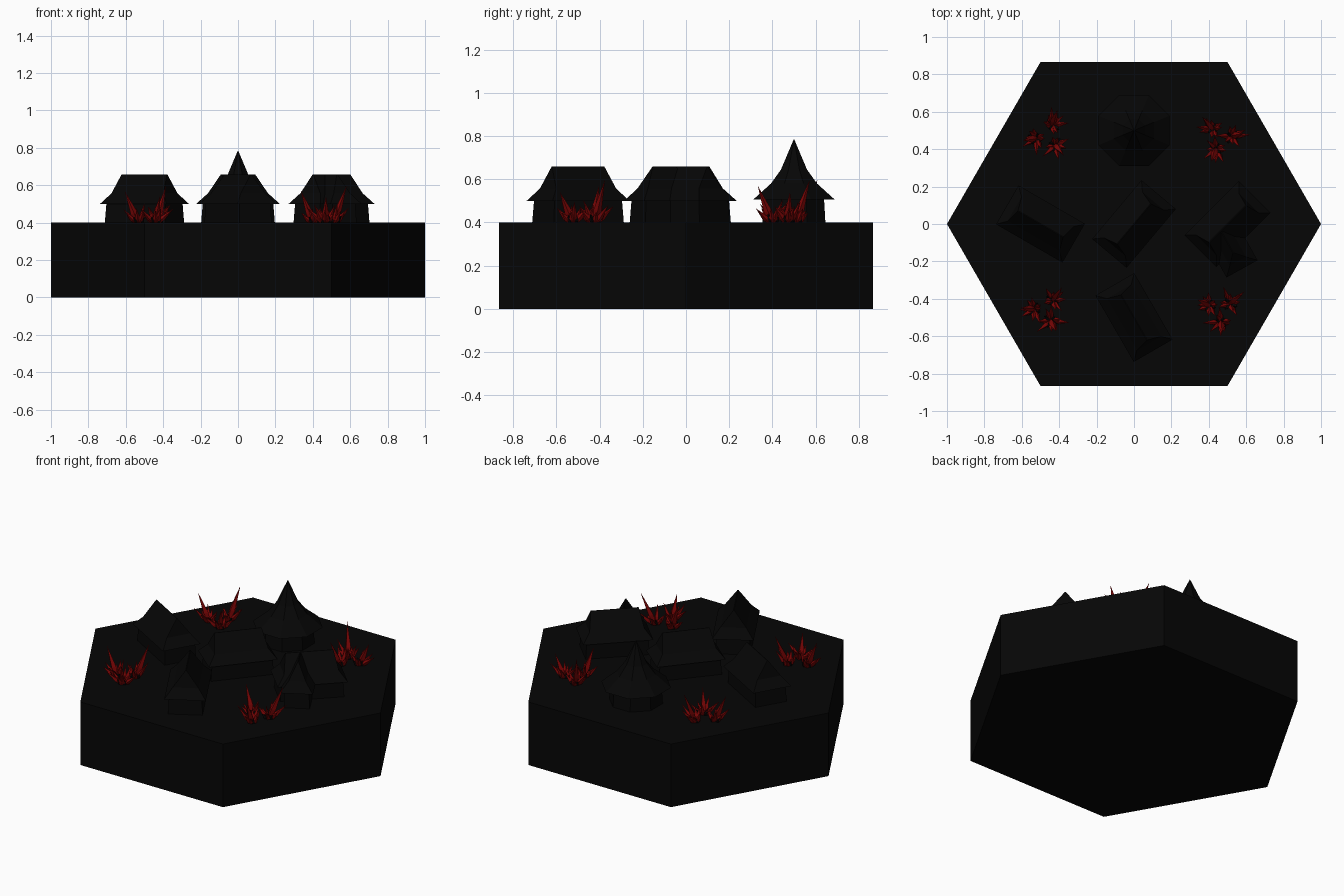
import bpy, bmesh, math, random
from mathutils import Vector, Matrix

random.seed(7)
cube = bpy.data.objects.get("Cube")
if cube:
    bpy.data.objects.remove(cube, do_unlink=True)


def material(name, rgb):
    m = bpy.data.materials.new(name)
    m.use_nodes = True
    m.diffuse_color = (*rgb, 1)
    m.node_tree.nodes["Principled BSDF"].inputs["Base Color"].default_value = (*rgb, 1)
    return m


charcoal = material("charcoal", (0.0018, 0.0018, 0.0018))
red = material("deep red", (0.19, 0.0015, 0.0015))


def finish(name, bm, *mats):
    bmesh.ops.recalc_face_normals(bm, faces=bm.faces)
    mesh = bpy.data.meshes.new(name)
    bm.to_mesh(mesh)
    bm.free()
    for m in mats:
        mesh.materials.append(m)
    ob = bpy.data.objects.new(name, mesh)
    bpy.context.collection.objects.link(ob)


def loft(bm, rings, matrix=Matrix(), mat=0):
    """Skin a stack of equal-sized rings and cap both ends."""
    loops = [[bm.verts.new(matrix @ Vector(p)) for p in r] for r in rings]
    faces = [bm.faces.new(loops[0]), bm.faces.new(loops[-1])]
    n = len(loops[0])
    for a, b in zip(loops, loops[1:]):
        for i in range(n):
            j = (i + 1) % n
            faces.append(bm.faces.new((a[i], a[j], b[j], b[i])))
    for f in faces:
        f.material_index = mat


def rect(hl, hw, z):
    return [(-hl, -hw, z), (hl, -hw, z), (hl, hw, z), (-hl, hw, z)]


def ring(r, z, n, turn=0.0):
    return [(r * math.cos(math.tau * (i + turn) / n),
             r * math.sin(math.tau * (i + turn) / n), z) for i in range(n)]


def house(name, x, y, angle, length=0.205, width=0.12, ridge=0.14):
    """Tapered walls under a flared hip roof."""
    place = Matrix.Translation((x, y, 0.4)) @ Matrix.Rotation(math.radians(angle), 4, "Z")
    bm = bmesh.new()
    loft(bm, [rect(length - 0.017, width - 0.02, -0.01),
              rect(length - 0.025, width - 0.025, 0.105)], place)
    finish(name + "_walls", bm, charcoal)
    bm = bmesh.new()
    loft(bm, [rect(length, width, 0.1), rect(length - 0.045, width - 0.045, 0.157),
              rect(ridge, 0.002, 0.258)], place)
    finish(name + "_roof", bm, charcoal)


# Hexagonal ground slab
bm = bmesh.new()
loft(bm, [ring(1, 0, 6), ring(1, 0.4, 6)])
finish("ground_slab", bm, charcoal)

# Houses
house("left_house", -0.5, 0, -30)
house("middle_house", 0, 0, 50)
house("front_house", 0, -0.5, -60)
house("right_house", 0.5, 0, 45)
house("right_house_wing", 0.5, -0.1, -61, 0.16, 0.095, 0.062)

# Round tower with a flared pointed roof
place = Matrix.Translation((0, 0.5, 0.4))
bm = bmesh.new()
loft(bm, [ring(0.158, -0.01, 8, 0.5), ring(0.15, 0.12, 8, 0.5)], place)
finish("tower_walls", bm, charcoal)
bm = bmesh.new()
loft(bm, [ring(r, z, 8, 0.5) for r, z in
          ((0.205, 0.105), (0.115, 0.18), (0.065, 0.245), (0.001, 0.385))], place)
finish("tower_roof", bm, charcoal)


def spike(bm, base, lean, length, radius, mat):
    """Four-sided shard, widest a third of the way up."""
    turn = Vector((0, 0, 1)).rotation_difference(lean).to_matrix().to_4x4()
    loft(bm, [ring(radius * 0.5, -0.01, 4), ring(radius, length * 0.3, 4),
              ring(radius * 0.03, length, 4)], Matrix.Translation(base) @ turn, mat)


def shard_cluster(name, x, y, start):
    """Three clumps of shards that lean away from the cluster centre."""
    bm = bmesh.new()
    centre = Vector((x, y, 0.4))
    for k in range(3):
        a = math.radians(start + 120 * k)
        out = Vector((math.cos(a), math.sin(a), 0))
        base = centre + out * 0.065
        spike(bm, base, out * 0.42 + Vector((0, 0, 1)), 0.21 - 0.03 * k, 0.019, 0)
        for i in range(12):
            b = math.tau * (i + random.uniform(-0.3, 0.3)) / 12
            side = Vector((math.cos(b), math.sin(b), 0))
            small = i % 3 == 2
            lean = side * random.uniform(0.4, 1.1) + out * 0.15 + Vector((0, 0, 1))
            spike(bm, base + side * 0.014, lean,
                  random.uniform(0.03, 0.05) if small else random.uniform(0.06, 0.12),
                  0.014, 1 if small else 0)
    finish(name, bm, red, charcoal)


# Shard clusters near the four corners
shard_cluster("back_left_shards", 0.46, 0.46, 130)
shard_cluster("back_right_shards", -0.46, 0.47, 70)
shard_cluster("front_right_shards", -0.47, -0.46, 55)
shard_cluster("front_left_shards", 0.46, -0.46, 35)
